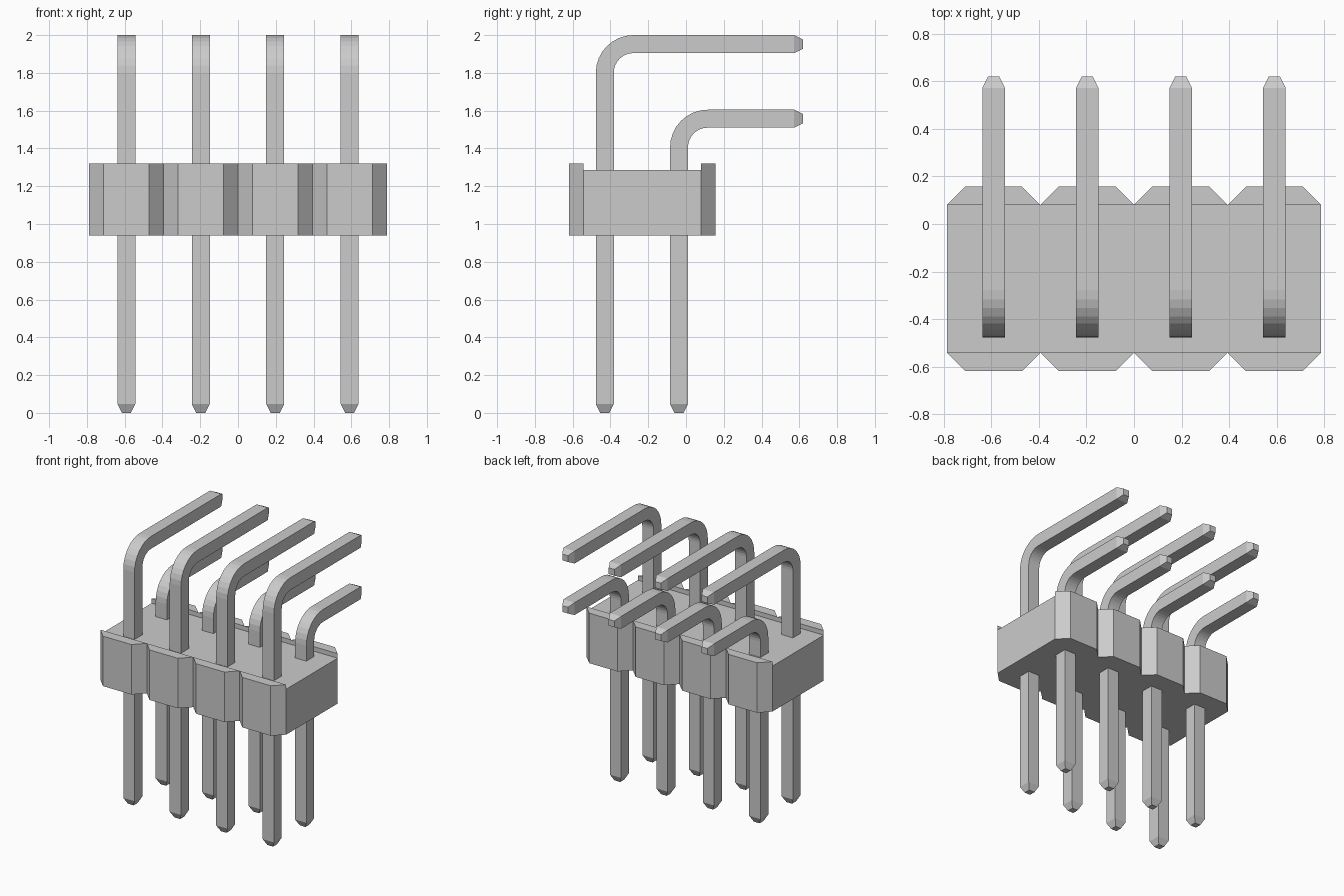
import bpy, bmesh, math
from mathutils import Vector

if "Cube" in bpy.data.objects:
    bpy.data.objects.remove(bpy.data.objects["Cube"])

PITCH = 0.394
HALF = 0.0475      # half width of a pin
TIP = 0.024        # half width of a pin tip
TAPER = 0.047      # length of the tapered tip
COLUMNS = [(i - 1.5) * PITCH for i in range(4)]

grey = bpy.data.materials.new("light_grey")
grey.diffuse_color = (0.6, 0.6, 0.6, 1)
grey.use_nodes = True
grey.node_tree.nodes["Principled BSDF"].inputs["Base Color"].default_value = grey.diffuse_color


def finish(name, bm):
    bmesh.ops.recalc_face_normals(bm, faces=bm.faces[:])
    mesh = bpy.data.meshes.new(name)
    bm.to_mesh(mesh)
    bm.free()
    mesh.materials.append(grey)
    obj = bpy.data.objects.new(name, mesh)
    bpy.context.collection.objects.link(obj)
    return obj


def prism(name, outline, z0, z1):
    bm = bmesh.new()
    face = bm.faces.new([bm.verts.new((x, y, z0)) for x, y in outline])
    up = bmesh.ops.extrude_face_region(bm, geom=[face])["geom"]
    bmesh.ops.translate(bm, vec=(0, 0, z1 - z0),
                        verts=[v for v in up if isinstance(v, bmesh.types.BMVert)])
    if face.is_valid and not any(len(e.link_faces) == 2 for e in face.edges):
        bm.faces.new(face.verts)
    return finish(name, bm)


def bent_pin(name, x, y, top, end=0.62, radius=0.152, steps=8):
    """Square bar swept up, round a quarter bend, then back along +y."""
    zc, yc = top - HALF - radius, y + radius
    # centre line: y, z, turn angle, half width
    path = [(y, 0, 0, TIP), (y, TAPER, 0, HALF)]
    for i in range(steps + 1):
        a = math.pi / 2 * i / steps
        path.append((yc - radius * math.cos(a), zc + radius * math.sin(a), a, HALF))
    path += [(end - TAPER, top - HALF, math.pi / 2, HALF),
             (end, top - HALF, math.pi / 2, TIP)]
    bm = bmesh.new()
    rings = []
    for py, pz, a, h in path:
        side = Vector((0, math.cos(a), -math.sin(a)))
        rings.append([bm.verts.new(Vector((x + sx * h, py, pz)) + side * sy * h)
                      for sx, sy in ((-1, -1), (1, -1), (1, 1), (-1, 1))])
    for r, s in zip(rings, rings[1:]):
        for k in range(4):
            n = (k + 1) % 4
            bm.faces.new((r[k], r[n], s[n], s[k]))
    bm.faces.new(rings[0])
    bm.faces.new(rings[-1])
    return finish(name, bm)


# Housing core, slightly lower than the raised edge blocks
w, y0, y1 = 2 * PITCH, -0.542, 0.08
prism("housing_core", [(-w, y0), (w, y0), (w, y1), (-w, y1)], 0.938, 1.286)

for n, x in enumerate(COLUMNS, 1):
    # Chamfered edge blocks at front and back of each column
    for label, y, d in (("front", y0, -0.077), ("back", y1, 0.077)):
        p = PITCH / 2
        prism(f"housing_{label}_block_{n}",
              [(x - p, y), (x + p, y), (x + p - 0.077, y + d), (x - p + 0.077, y + d)],
              0.938, 1.321)
    # Long and short right-angle pins
    bent_pin(f"long_pin_{n}", x, -0.43, 2.0)
    bent_pin(f"short_pin_{n}", x, -0.037, 1.605)
